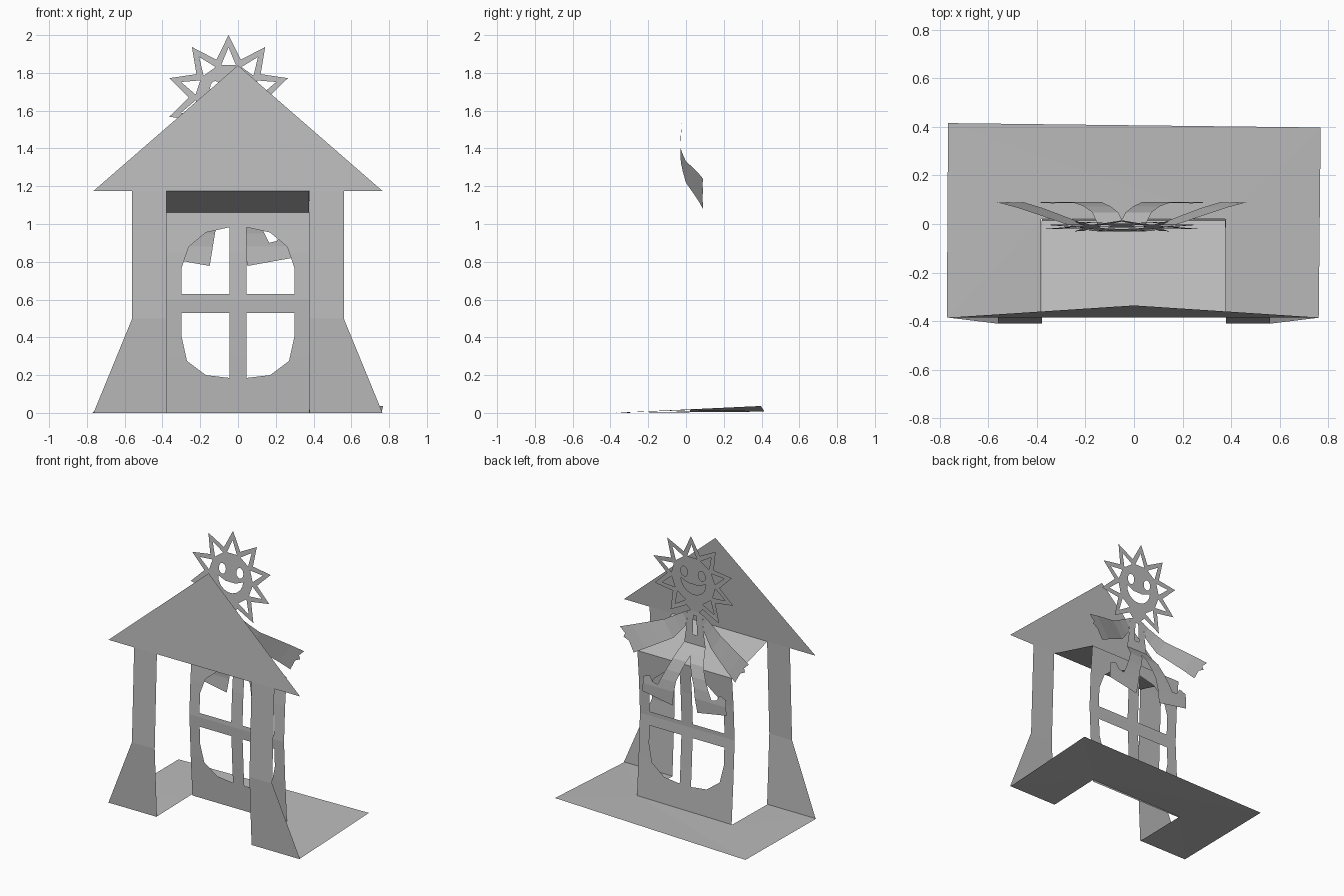
import bpy, bmesh
from math import cos, sin, radians
from mathutils import Vector

cube = bpy.data.objects.get("Cube")
if cube:
    bpy.data.objects.remove(cube)

GREY = (0.5, 0.5, 0.5, 1)
paper = bpy.data.materials.new("grey paper")
paper.use_nodes = True
paper.diffuse_color = GREY
paper.node_tree.nodes["Principled BSDF"].inputs["Base Color"].default_value = GREY


def bend(profile, t):
    """Depth along a bent sheet, interpolated between (t, depth) stops."""
    if t <= profile[0][0]:
        return profile[0][1]
    for (a, p), (b, q) in zip(profile, profile[1:]):
        if t <= b:
            return p + (q - p) * (t - a) / (b - a)
    return profile[-1][1]


def sheet(name, loops, place, cuts=(), axis=(0, 1)):
    """Paper sheet: first loop is the outline, others are holes; cuts are fold lines."""
    bm = bmesh.new()
    for loop in loops:
        vs = [bm.verts.new((u, v, 0)) for u, v in loop]
        for a, b in zip(vs, vs[1:] + vs[:1]):
            bm.edges.new((a, b))
    bmesh.ops.triangle_fill(bm, use_beauty=True, edges=bm.edges[:], normal=(0, 0, 1))
    no = Vector((axis[0], axis[1], 0)).normalized()
    for c in cuts:
        bmesh.ops.bisect_plane(bm, geom=bm.verts[:] + bm.edges[:] + bm.faces[:],
                               dist=1e-5, plane_co=no * c, plane_no=no)
    for v in bm.verts:
        v.co = place(v.co.x, v.co.y)
    me = bpy.data.meshes.new(name)
    bm.to_mesh(me)
    bm.free()
    me.materials.append(paper)
    ob = bpy.data.objects.new(name, me)
    bpy.context.collection.objects.link(ob)
    return ob


def upright(profile):
    return lambda x, z: (x, bend(profile, z), z)


def mirrored(half, cx=0):
    """Full outline from its right half, listed top to bottom."""
    return [(cx + x, z) for x, z in half] + [(cx - x, z) for x, z in reversed(half) if x]


def polar(cx, cz, r, deg):
    return (cx + r * cos(radians(deg)), cz + r * sin(radians(deg)))


def ellipse(cx, cz, rx, rz, n=12):
    return [(cx + rx * cos(radians(360 * i / n)), cz + rz * sin(radians(360 * i / n)))
            for i in range(n)]


# Base with a notch where the door was folded up
base = [(-.77, -.385), (-.382, -.385), (-.382, .02), (.375, .02), (.375, -.385),
        (.76, -.385), (.768, .397), (-.765, .415)]
sheet("base", [base],
      lambda x, y: (x, y, (y + .385) / .8 * (.022 + .02 * x)))

# House front: flared posts and gable
facade_bend = [(0, -.385), (.5, -.41), (1.175, -.385), (1.84, -.335)]
facade = [(0, 1.84), (.765, 1.175), (.56, 1.175), (.56, .5), (.765, 0), (.378, 0), (.378, 1.175)]
sheet("house_front", [mirrored(facade)], upright(facade_bend), (.25, .5, .85, 1.175))

# Back panel with a four-pane window
panel_bend = [(0, .02), (.3, 0), (.6, -.015), (.85, -.003), (1.06, .015)]
upper = [(.045, .63), (.298, .63), (.298, .77), (.26, .88), (.17, .955), (.045, .983)]
lower = [(.045, .53), (.298, .53), (.298, .4), (.27, .275), (.17, .2), (.045, .185)]
panes = [[(s * x, z) for x, z in p] for p in (upper, lower) for s in (-1, 1)]
sheet("window_panel", [mirrored([(.378, 1.06), (.378, 0)])] + panes,
      upright(panel_bend), (.3, .6, .85))

# Sloping flap joining the house front to the panel
sheet("top_flap", [[(-.38, -.385), (.376, -.385), (.376, .015), (-.38, .015)]],
      lambda x, y: (x, y, 1.06 + .115 * (.015 - y) / .4))

# Sun head with open rays and a smiling face
CX, CZ = -.05, 1.67
rim, holes = [], []
for k in range(10):
    a = 270 + 36 * k
    if k:
        rim.append(polar(CX, CZ, .33, a))
        holes.append([polar(CX, CZ, .175, a - 13), polar(CX, CZ, .265, a),
                      polar(CX, CZ, .175, a + 13)])
    else:
        rim += [(CX - .035, 1.44), (CX + .035, 1.44)]
    rim.append(polar(CX, CZ, .21, a + 18))
for s in (-1, 1):
    holes.append(ellipse(CX + s * .07, CZ + .05, .028, .037))
smile = [polar(CX, CZ - .005, .1, d) for d in range(180, 361, 20)]
holes.append(smile + [(CX + .04, CZ - .03), (CX - .04, CZ - .03)])
sheet("sun_head", [rim] + holes, upright([(1.44, -.03), (2, .015)]))

# Body and legs, curling backwards towards the feet
leg_bend = [(.78, .085), (.88, .09), (.95, .085), (1.02, .073), (1.1, .048), (1.15, .01), (1.2, -.03)]
body = [(.035, 1.44), (.06, 1.43), (.07, 1.3), (.085, 1.2), (.13, 1.08), (.19, .95), (.215, .9),
        (.255, .91), (.28, .95), (.33, .93), (.335, .82), (.1, .778), (.07, .96), (0, 1.14)]
slit = [(CX - .012, 1.41), (CX + .012, 1.41), (CX + .018, 1.27), (CX - .018, 1.27)]
sheet("body_and_legs", [mirrored(body, CX), slit], upright(leg_bend),
      [t for t, _ in leg_bend])

# Arms, curling backwards along their length
arm_bend = [(.08, -.03), (.15, -.018), (.23, 0), (.33, .034), (.43, .067), (.516, .09)]
arm = [(.06, 1.43), (.225, 1.335), (.515, 1.24), (.475, 1.2), (.485, 1.175), (.445, 1.155),
       (.405, 1.08), (.15, 1.22), (.07, 1.32)]
AX, AZ = .825, -.567
for side, s in (("left", 1), ("right", -1)):
    sheet(side + "_arm", [arm],
          lambda x, z, s=s: (CX + s * x, bend(arm_bend, AX * x + AZ * (z - 1.4)), z),
          [t + AZ * 1.4 for t, _ in arm_bend], (AX, AZ))
